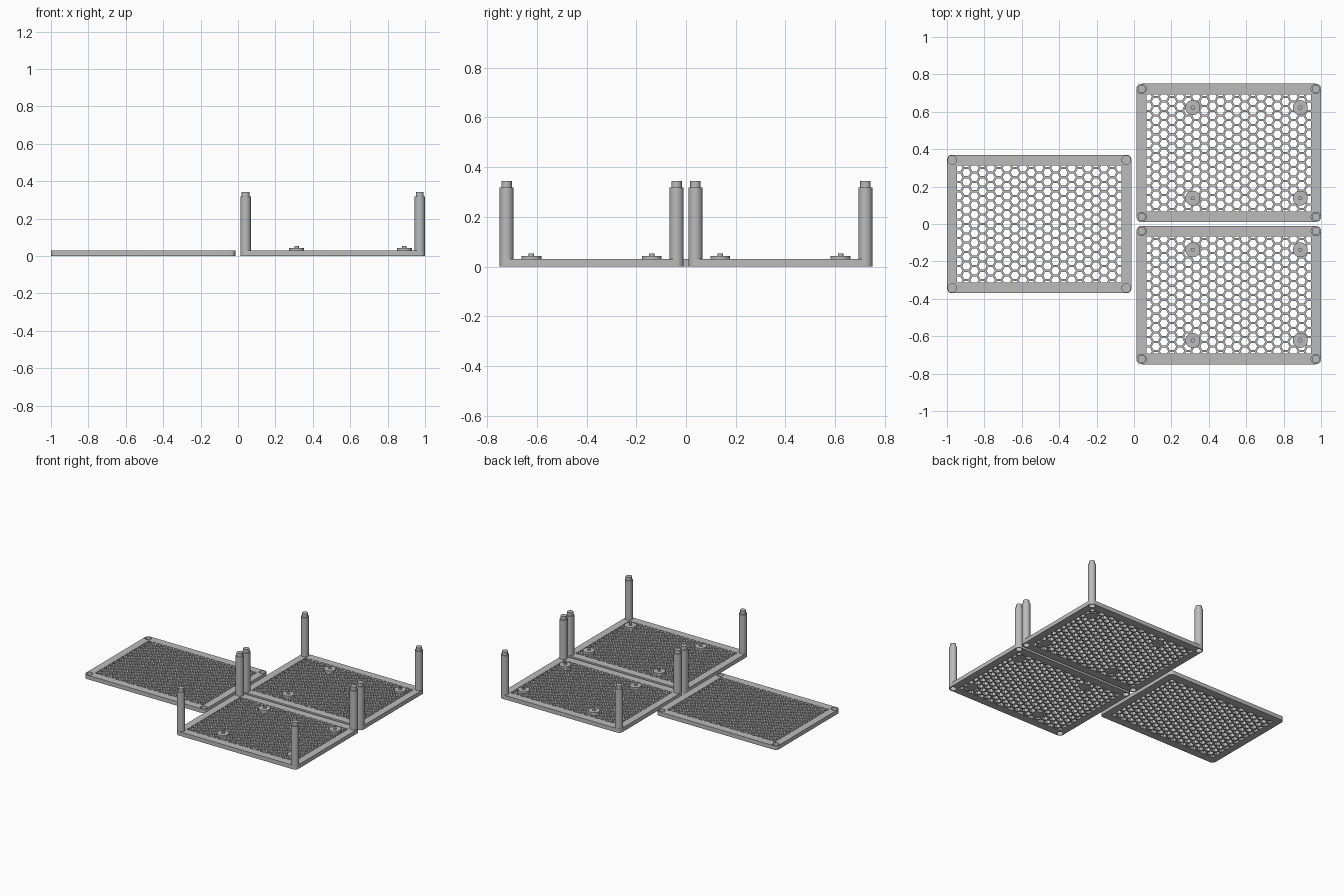
import bpy, bmesh
from math import cos, sin, pi, radians
from mathutils import Vector

cube = bpy.data.objects.get("Cube")
if cube:
    bpy.data.objects.remove(cube)

WIDTH, DEPTH, THICK = 0.987, 0.74, 0.03
CORNER = 0.028                      # corner radius and post inset
BORDER_X, BORDER_Y = 0.053, 0.057
PITCH, WALL = 0.05, 0.011           # honeycomb spacing and wall width

grey = bpy.data.materials.new("plastic_grey")
grey.use_nodes = True
colour = (0.5, 0.5, 0.5, 1)
grey.diffuse_color = colour
grey.node_tree.nodes["Principled BSDF"].inputs["Base Color"].default_value = colour


def add_object(name, mesh, location, smooth=False):
    obj = bpy.data.objects.new(name, mesh)
    obj.location = location
    mesh.materials.clear()
    mesh.materials.append(grey)
    bpy.context.collection.objects.link(obj)
    if smooth:
        bpy.ops.object.select_all(action='DESELECT')
        obj.select_set(True)
        bpy.context.view_layer.objects.active = obj
        bpy.ops.object.shade_smooth_by_angle(angle=radians(30))
    return obj


def arc(cx, cy, radius, start, end, steps):
    angles = [start + (end - start) * i / steps for i in range(steps + 1)]
    return [(cx + radius * cos(a), cy + radius * sin(a)) for a in angles]


def lathe(name, profile, location, steps=32):
    """Spin a list of (radius, height) points around the vertical axis."""
    bm = bmesh.new()
    verts = [bm.verts.new((r, 0, z)) for r, z in profile]
    edges = [bm.edges.new(pair) for pair in zip(verts, verts[1:])]
    bmesh.ops.spin(bm, geom=verts + edges, cent=(0, 0, 0), axis=(0, 0, 1),
                   angle=2 * pi, steps=steps)
    bmesh.ops.remove_doubles(bm, verts=bm.verts, dist=0.0001)
    bmesh.ops.recalc_face_normals(bm, faces=bm.faces)
    mesh = bpy.data.meshes.new(name)
    bm.to_mesh(mesh)
    bm.free()
    return add_object(name, mesh, location, True)


def corners():
    """Post centres, relative to the plate centre, counter-clockwise."""
    x, y = WIDTH / 2 - CORNER, DEPTH / 2 - CORNER
    return [(x, y), (-x, y), (-x, -y), (x, -y)]


def frame(name, location):
    """Rounded rectangle with a window and four post holes."""
    outline = []
    for i, (x, y) in enumerate(corners()):
        outline += arc(x, y, CORNER, i * pi / 2, (i + 1) * pi / 2, 8)
    wx, wy = WIDTH / 2 - BORDER_X, DEPTH / 2 - BORDER_Y
    loops = [outline, [(wx, wy), (-wx, wy), (-wx, -wy), (wx, -wy)]]
    loops += [arc(x, y, 0.024, 0, 2 * pi, 32)[:-1] for x, y in corners()]
    curve = bpy.data.curves.new(name + "_outline", 'CURVE')
    curve.dimensions = '2D'
    curve.fill_mode = 'BOTH'
    curve.extrude = THICK / 2
    for loop in loops:
        spline = curve.splines.new('POLY')
        spline.points.add(len(loop) - 1)
        for point, (x, y) in zip(spline.points, loop):
            point.co = (x, y, 0, 1)
        spline.use_cyclic_u = True
    helper = bpy.data.objects.new(name + "_helper", curve)
    bpy.context.collection.objects.link(helper)
    graph = bpy.context.evaluated_depsgraph_get()
    mesh = bpy.data.meshes.new_from_object(helper.evaluated_get(graph))
    bpy.data.objects.remove(helper)
    add_object(name, mesh, location + Vector((0, 0, THICK / 2)), True)


def honeycomb(name, location):
    """Hexagonal rings clipped to the window, then thickened."""
    bm = bmesh.new()
    outer, inner = PITCH / 3 ** 0.5, (PITCH - WALL) / 3 ** 0.5
    step = PITCH * 3 ** 0.5 / 2
    for col in range(-11, 12):
        for row in range(-8, 9):
            cx, cy = col * step, (row + (col % 2) / 2) * PITCH
            big = [bm.verts.new((x, y, 0)) for x, y in arc(cx, cy, outer, 0, 2 * pi, 6)[:-1]]
            small = [bm.verts.new((x, y, 0)) for x, y in arc(cx, cy, inner, 0, 2 * pi, 6)[:-1]]
            for i in range(6):
                j = (i + 1) % 6
                bm.faces.new((big[i], big[j], small[j], small[i]))
    bmesh.ops.remove_doubles(bm, verts=bm.verts, dist=0.0005)
    wx, wy = WIDTH / 2 - BORDER_X, DEPTH / 2 - BORDER_Y
    for normal, reach in (((1, 0, 0), wx), ((-1, 0, 0), wx), ((0, 1, 0), wy), ((0, -1, 0), wy)):
        bmesh.ops.bisect_plane(bm, geom=bm.verts[:] + bm.edges[:] + bm.faces[:],
                               plane_co=Vector(normal) * reach, plane_no=normal,
                               clear_outer=True)
    result = bmesh.ops.extrude_face_region(bm, geom=bm.faces[:], use_keep_orig=True)
    top = [g for g in result["geom"] if isinstance(g, bmesh.types.BMVert)]
    bmesh.ops.translate(bm, verts=top, vec=(0, 0, THICK))
    bmesh.ops.recalc_face_normals(bm, faces=bm.faces)
    mesh = bpy.data.meshes.new(name)
    bm.to_mesh(mesh)
    bm.free()
    add_object(name, mesh, location)


# Tall pillar with a top peg and a socket underneath
PILLAR = [(0, 0.025), (0.022, 0.025), (0.022, 0), (0.0275, 0), (0.0275, 0.318),
          (0.021, 0.318), (0.021, 0.343), (0, 0.343)]
# Lid corner with a blind socket on top
SOCKET = [(0, 0), (0.026, 0), (0.026, THICK), (0.023, THICK), (0.023, 0.005), (0, 0.005)]
# Mounting pad with a locating pin
PAD = [(0, 0), (0.04, 0), (0.04, 0.043), (0.011, 0.043), (0.011, 0.053), (0, 0.053)]

side_x = 1 - WIDTH / 2
plates = [("lid", Vector((-side_x, 0, 0)), SOCKET),
          ("back_tray", Vector((side_x, 0.38, 0)), PILLAR),
          ("front_tray", Vector((side_x, -0.38, 0)), PILLAR)]

for label, centre, post in plates:
    frame(label + "_frame", centre)
    honeycomb(label + "_honeycomb", centre)
    for x, y in corners():
        kind = "_pillar" if post is PILLAR else "_socket"
        lathe(label + kind, post, centre + Vector((x, y, 0)))
    if post is PILLAR:
        for x in (0.314, 0.889):
            for y in (-0.242, 0.242):
                lathe(label + "_mounting_pad", PAD, Vector((x, centre.y + y, 0)))
